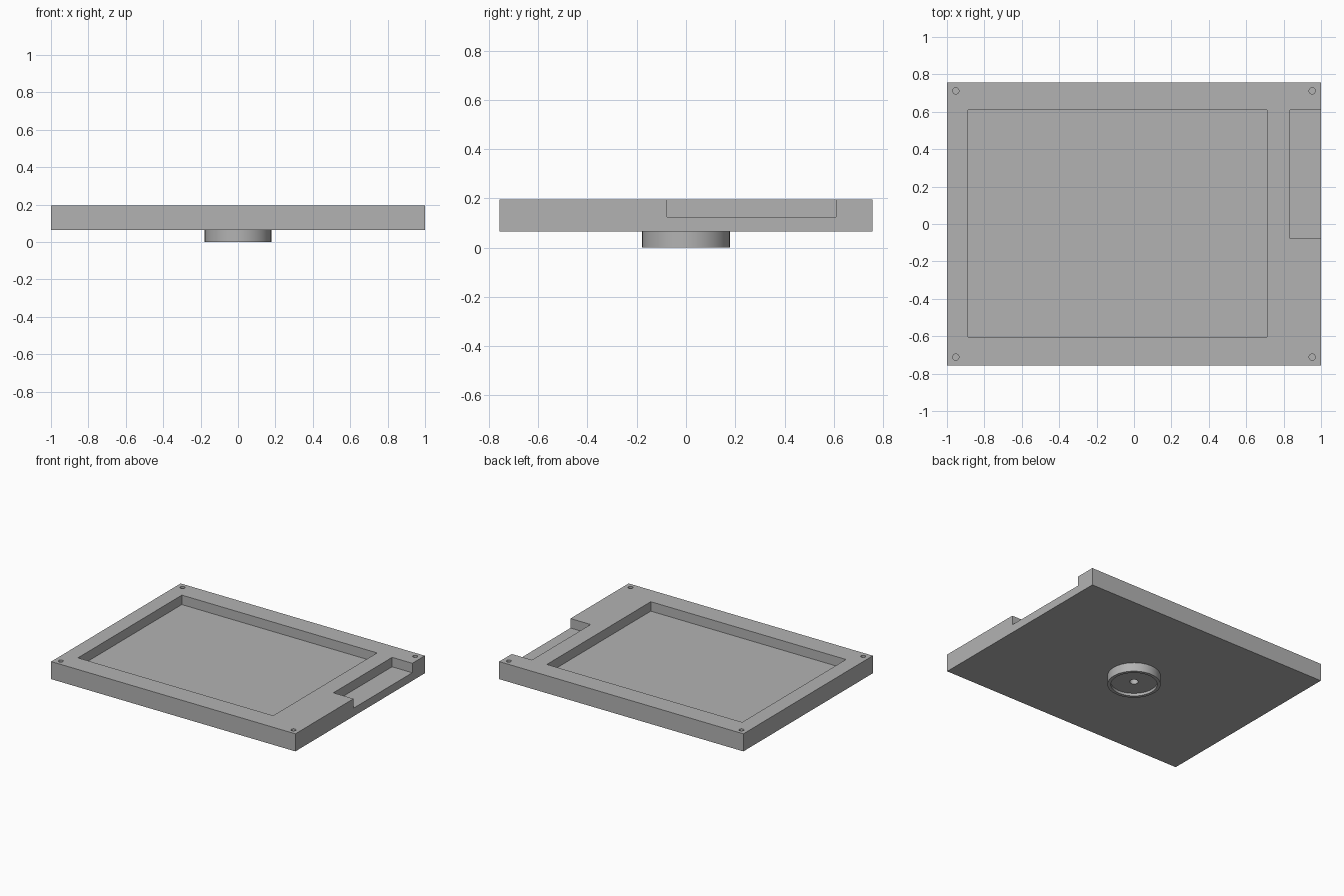
import bpy
import math

cube = bpy.data.objects.get("Cube")
if cube:
    bpy.data.objects.remove(cube, do_unlink=True)

grey = bpy.data.materials.new("grey")
grey.use_nodes = True
grey.diffuse_color = (0.45, 0.45, 0.45, 1)
grey.node_tree.nodes["Principled BSDF"].inputs["Base Color"].default_value = (0.45, 0.45, 0.45, 1)


def box(name, low, high):
    centre = [(a + b) / 2 for a, b in zip(low, high)]
    bpy.ops.mesh.primitive_cube_add(size=1, location=centre)
    ob = bpy.context.object
    ob.name = name
    ob.scale = [b - a for a, b in zip(low, high)]
    bpy.ops.object.transform_apply(location=True, rotation=False, scale=True)
    ob.data.materials.append(grey)
    return ob


def cylinder(name, radius, x, y, bottom, top, sides):
    bpy.ops.mesh.primitive_cylinder_add(vertices=sides, radius=radius, depth=top - bottom,
                                        location=(x, y, (bottom + top) / 2))
    ob = bpy.context.object
    ob.name = name
    bpy.ops.object.transform_apply(location=True, rotation=False, scale=False)
    ob.data.materials.append(grey)
    return ob


def carve(target, cutter):
    """Subtract the cutter from the target, then discard it."""
    cutter.hide_render = True
    bpy.ops.object.select_all(action='DESELECT')
    bpy.context.view_layer.objects.active = target
    target.select_set(True)
    mod = target.modifiers.new("carve", 'BOOLEAN')
    mod.operation = 'DIFFERENCE'
    mod.solver = 'EXACT'
    mod.object = cutter
    bpy.ops.object.modifier_apply(modifier=mod.name)
    bpy.data.objects.remove(cutter, do_unlink=True)


def smooth(ob):
    bpy.ops.object.select_all(action='DESELECT')
    bpy.context.view_layer.objects.active = ob
    ob.select_set(True)
    bpy.ops.object.shade_smooth_by_angle(angle=math.radians(30))


BASE, TOP, FLOOR, ABOVE = 0.065, 0.195, 0.125, 0.3

# Rectangular tray with its large pocket and the open notch in the left edge
tray = box("tray", (-1, -0.757, BASE), (1, 0.757, TOP))
carve(tray, box("pocket_cutter", (-0.887, -0.605, FLOOR), (0.712, 0.61, ABOVE)))
carve(tray, box("notch_cutter", (0.835, -0.077, FLOOR), (1.2, 0.61, ABOVE)))

# Screw holes in the four corners
for x in (-0.953, 0.953):
    for y in (-0.712, 0.712):
        carve(tray, cylinder("screw_cutter", 0.017, x, y, FLOOR, ABOVE, 24))
smooth(tray)

# Round mounting boss underneath, with a shallow recess and a centre hole
boss = cylinder("mounting_boss", 0.178, 0, 0, 0, BASE, 64)
carve(boss, cylinder("recess_cutter", 0.155, 0, 0, -0.1, 0.02, 64))
carve(boss, cylinder("centre_cutter", 0.029, 0, 0, -0.1, 0.055, 32))
smooth(boss)
